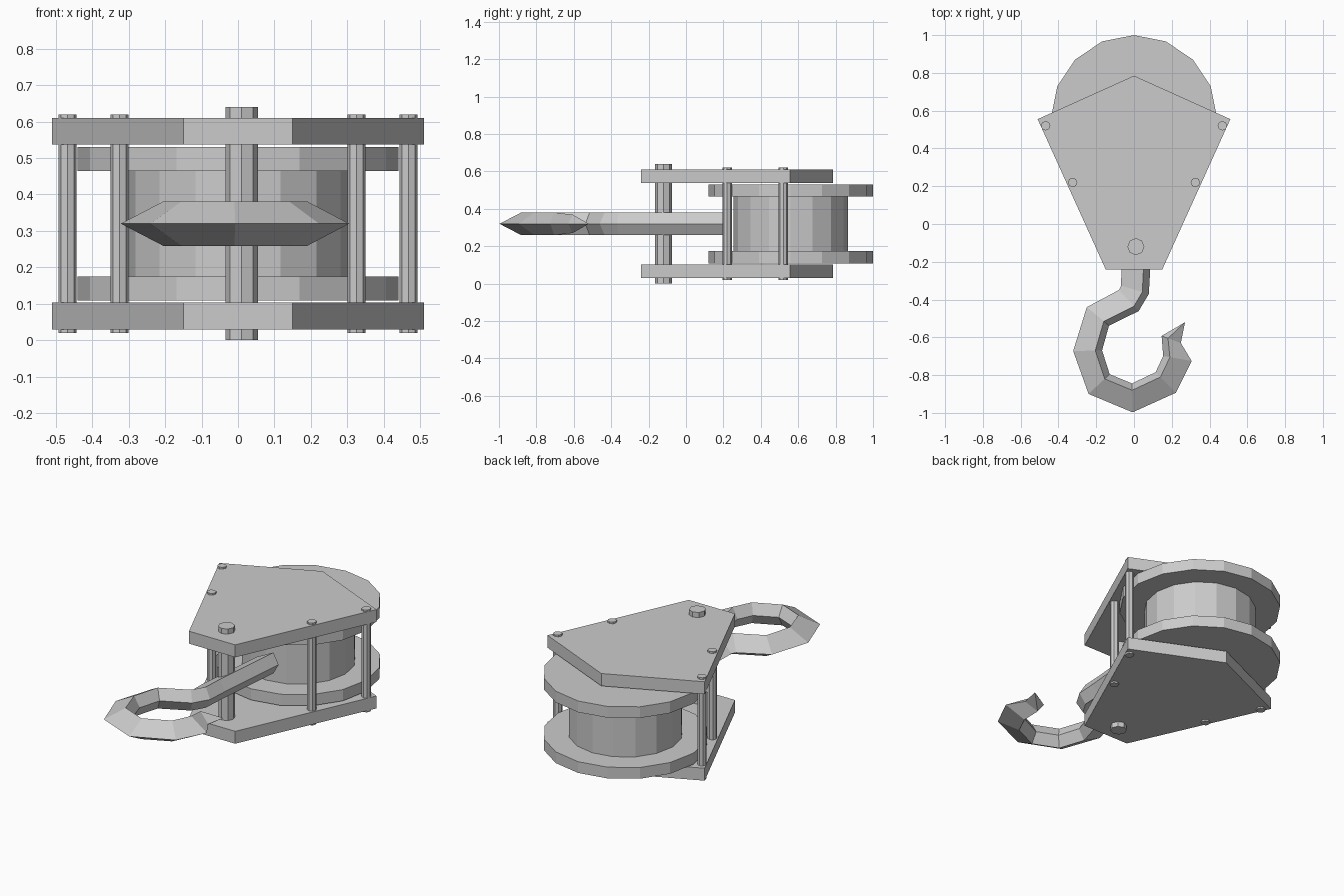
import bpy
import bmesh
from mathutils import Vector

cube = bpy.data.objects.get("Cube")
if cube:
    bpy.data.objects.remove(cube, do_unlink=True)

MID = 0.32  # height of the symmetry plane


def finish(name, bm):
    bmesh.ops.recalc_face_normals(bm, faces=bm.faces)
    mesh = bpy.data.meshes.new(name)
    bm.to_mesh(mesh)
    bm.free()
    obj = bpy.data.objects.new(name, mesh)
    bpy.context.collection.objects.link(obj)
    return obj


def cylinder(name, x, y, z, radius, depth, sides):
    bpy.ops.mesh.primitive_cylinder_add(
        vertices=sides, radius=radius, depth=depth, location=(x, y, z))
    bpy.context.object.name = name


def plate(name, outline, bottom, thickness):
    bm = bmesh.new()
    face = bm.faces.new([bm.verts.new((x, y, bottom)) for x, y in outline])
    top = bmesh.ops.extrude_face_region(bm, geom=[face])["geom"]
    verts = [v for v in top if isinstance(v, bmesh.types.BMVert)]
    bmesh.ops.translate(bm, verts=verts, vec=(0, 0, thickness))
    return finish(name, bm)


def hook(name, path, outer, inner, half):
    """Sweep a kite section along a flat path and close it in a point."""
    points = [Vector(p) for p in path]
    tip = points.pop()
    bm = bmesh.new()
    rings = []
    for i, p in enumerate(points):
        after = points[i + 1] if i + 1 < len(points) else tip
        ahead = (after - p).normalized()
        behind = (p - points[i - 1]).normalized() if i else ahead
        d = (ahead + behind).normalized()
        out = Vector((d.y, -d.x))
        wide = 0.62 if after == tip else 1
        tall = 0.8 if after == tip else 1
        section = [(outer * wide, 0), (0, half * tall),
                   (-inner, 0), (0, -half * tall)]
        rings.append([bm.verts.new((*(p + out * o), MID + h))
                      for o, h in section])
    bm.faces.new(rings[0])
    for a, b in zip(rings, rings[1:]):
        for k in range(4):
            n = (k + 1) % 4
            bm.faces.new((a[k], a[n], b[n], b[k]))
    end = bm.verts.new((*tip, MID))
    for k in range(4):
        bm.faces.new((rings[-1][k], rings[-1][(k + 1) % 4], end))
    return finish(name, bm)


# Side plates
half_outline = [(0.15, -0.24), (0.51, 0.555)]
outline = half_outline + [(0, 0.785)] + [(-x, y) for x, y in reversed(half_outline)]
plate("lower_plate", outline, 0.03, 0.073)
plate("upper_plate", outline, 0.537, 0.073)

# Pulley wheel
cylinder("pulley_drum", 0, 0.56, MID, 0.305, 0.3, 16)
for label, side in (("lower", -1), ("upper", 1)):
    cylinder(label + "_flange", 0, 0.56, MID + side * 0.178, 0.44, 0.066, 16)

# Bolts and the hook pin
for label, side in (("right", -1), ("left", 1)):
    cylinder(label + "_front_bolt", side * 0.325, 0.22, MID, 0.025, 0.6, 8)
    cylinder(label + "_rear_bolt", side * 0.468, 0.52, MID, 0.025, 0.6, 8)
cylinder("hook_pin", 0.01, -0.12, MID, 0.045, 0.64, 8)

# Hook
hook_path = [(0.09, 0.2), (0.05, -0.24), (0.044, -0.36), (0, -0.435),
             (-0.16, -0.515), (-0.205, -0.67), (-0.155, -0.82),
             (-0.01, -0.88), (0.14, -0.81), (0.19, -0.705),
             (0.18, -0.605), (0.27, -0.52)]
hook("hook", hook_path, 0.117, 0.036, 0.061)
